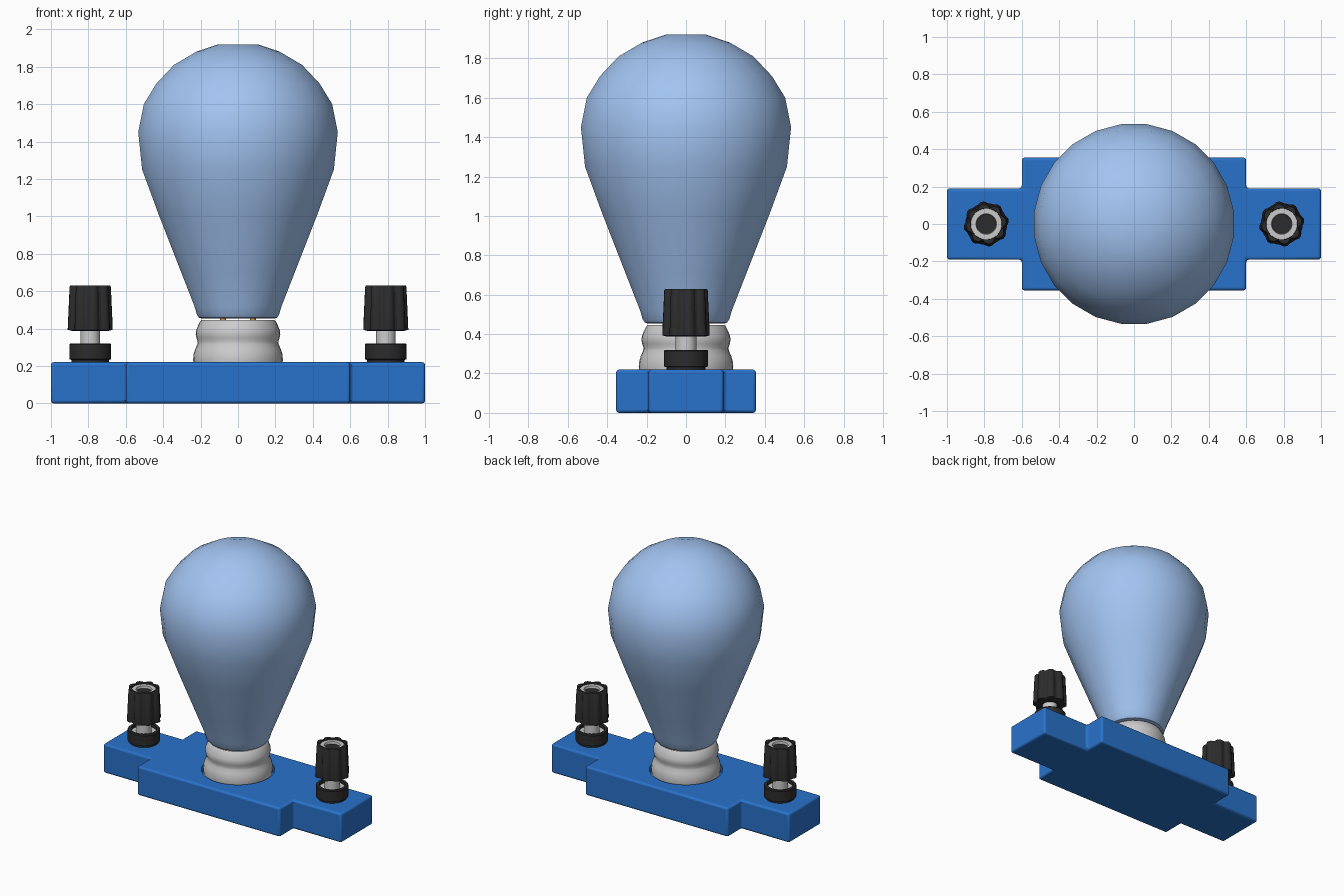
import bpy, bmesh
from math import cos, sin, pi, radians

if "Cube" in bpy.data.objects:
    bpy.data.objects.remove(bpy.data.objects["Cube"])


def material(name, rgb):
    m = bpy.data.materials.new(name)
    m.diffuse_color = (*rgb, 1)
    m.use_nodes = True
    m.node_tree.nodes["Principled BSDF"].inputs["Base Color"].default_value = m.diffuse_color
    return m


BLUE = material("blue_plastic", (0.022, 0.17, 0.6))
GLASS = material("blue_glass", (0.36, 0.55, 0.88))
BLACK = material("black_plastic", (0.025, 0.025, 0.025))
COPPER = material("copper", (0.7, 0.3, 0.1))


def finish(name, bm, mat=None, angle=30):
    bmesh.ops.recalc_face_normals(bm, faces=bm.faces)
    me = bpy.data.meshes.new(name)
    bm.to_mesh(me)
    bm.free()
    ob = bpy.data.objects.new(name, me)
    bpy.context.collection.objects.link(ob)
    if mat:
        me.materials.append(mat)
    smooth(ob, angle)
    return ob


def smooth(ob, angle=30):
    bpy.ops.object.select_all(action='DESELECT')
    ob.select_set(True)
    bpy.context.view_layer.objects.active = ob
    bpy.ops.object.shade_smooth_by_angle(angle=radians(angle))


def lathe(name, profile, n, mat=None, x=0, flutes=None, turn=0, angle=30):
    """Spin (radius, z[, fluted]) points round a vertical axis at x; both ends are capped."""
    bm = bmesh.new()
    rings = []
    for r, z, *fluted in profile:
        ring = []
        for i in range(n):
            a = 2 * pi * i / n + turn
            k = flutes[i % len(flutes)] if fluted else 1
            ring.append(bm.verts.new((x + r * k * cos(a), r * k * sin(a), z)))
        rings.append(ring)
    for lo, hi in zip(rings, rings[1:]):
        for i in range(n):
            j = (i + 1) % n
            bm.faces.new((lo[i], lo[j], hi[j], hi[i]))
    bm.faces.new(rings[0][::-1])
    bm.faces.new(rings[-1])
    return finish(name, bm, mat, angle)


# Cross-shaped base with rounded edges and a round recess for the socket
quarter = [(1, 0.19), (0.6, 0.19), (0.6, 0.355)]
outline = (quarter + [(-x, y) for x, y in quarter[::-1]]
           + [(-x, -y) for x, y in quarter] + [(x, -y) for x, y in quarter[::-1]])
bm = bmesh.new()
face = bm.faces.new([bm.verts.new((x, y, 0)) for x, y in outline])
top = bmesh.ops.extrude_face_region(bm, geom=[face])["geom"]
bmesh.ops.translate(bm, vec=(0, 0, 0.22), verts=[v for v in top if isinstance(v, bmesh.types.BMVert)])
base = finish("base", bm, BLUE)
cutter = lathe("recess_cutter", [(0.252, 0.17), (0.252, 0.3)], 48)
cutter.hide_render = True
bevel = base.modifiers.new("round_edges", 'BEVEL')
bevel.width, bevel.segments = 0.015, 3
recess = base.modifiers.new("recess", 'BOOLEAN')
recess.operation, recess.object, recess.solver = 'DIFFERENCE', cutter, 'EXACT'
bpy.context.view_layer.objects.active = base
for m in ("round_edges", "recess"):
    bpy.ops.object.modifier_apply(modifier=m)
bpy.data.objects.remove(cutter)
smooth(base)

# Metal screw socket with two rounded ridges
lathe("socket", [(0.232, 0.165), (0.238, 0.21), (0.24, 0.235), (0.237, 0.265), (0.229, 0.29),
                 (0.218, 0.315), (0.216, 0.33), (0.222, 0.35), (0.226, 0.37), (0.224, 0.39),
                 (0.214, 0.415), (0.203, 0.437), (0.195, 0.446)], 32, angle=40)

# Pear-shaped glass bulb
lathe("bulb", [(0.195, 0.454), (0.21, 0.458), (0.222, 0.475), (0.235, 0.52), (0.31, 0.71),
               (0.43, 1.015), (0.517, 1.25), (0.538, 1.45), (0.508, 1.6), (0.44, 1.71),
               (0.345, 1.81), (0.225, 1.88), (0.105, 1.92)], 24, GLASS, turn=radians(7.5))

# Filament and its two lead wires inside the bulb
curve = bpy.data.curves.new("filament", 'CURVE')
curve.dimensions = '3D'
curve.bevel_depth, curve.bevel_resolution = 0.015, 1
points = [(-0.08, 0.43), (-0.08, 0.9)]
points += [(-0.2 + 0.05 * i, 1.3 if i % 2 == 0 else 1.36) for i in range(9)]
points += [(0.08, 0.9), (0.08, 0.43)]
spline = curve.splines.new('POLY')
spline.points.add(len(points) - 1)
for p, (x, z) in zip(spline.points, points):
    p.co = (x, 0, z, 1)
curve.materials.append(COPPER)
bpy.context.collection.objects.link(bpy.data.objects.new("filament", curve))

# Two binding posts: collar, metal post with hollow top, fluted tapered knob
LOBES = [1, 1, 0.95, 0.85, 0.85, 0.95]
for side, x in (("left", -0.79), ("right", 0.79)):
    lathe(side + "_collar", [(0.1, 0.215), (0.1, 0.232), (0.112, 0.236), (0.112, 0.314), (0.107, 0.32),
                             (0.088, 0.32), (0.088, 0.27)], 32, BLACK, x)
    lathe(side + "_post", [(0.087, 0.26), (0.087, 0.297), (0.053, 0.297), (0.053, 0.42), (0.083, 0.42),
                           (0.083, 0.617), (0.055, 0.617), (0.05, 0.585), (0.03, 0.565)], 32, None, x)
    lathe(side + "_knob", [(0.05, 0.388), (0.098, 0.388), (0.121, 0.393, 1), (0.121, 0.402, 1),
                           (0.111, 0.622, 1), (0.107, 0.63, 1), (0.084, 0.63), (0.081, 0.6)],
          48, BLACK, x, LOBES, radians(6))
